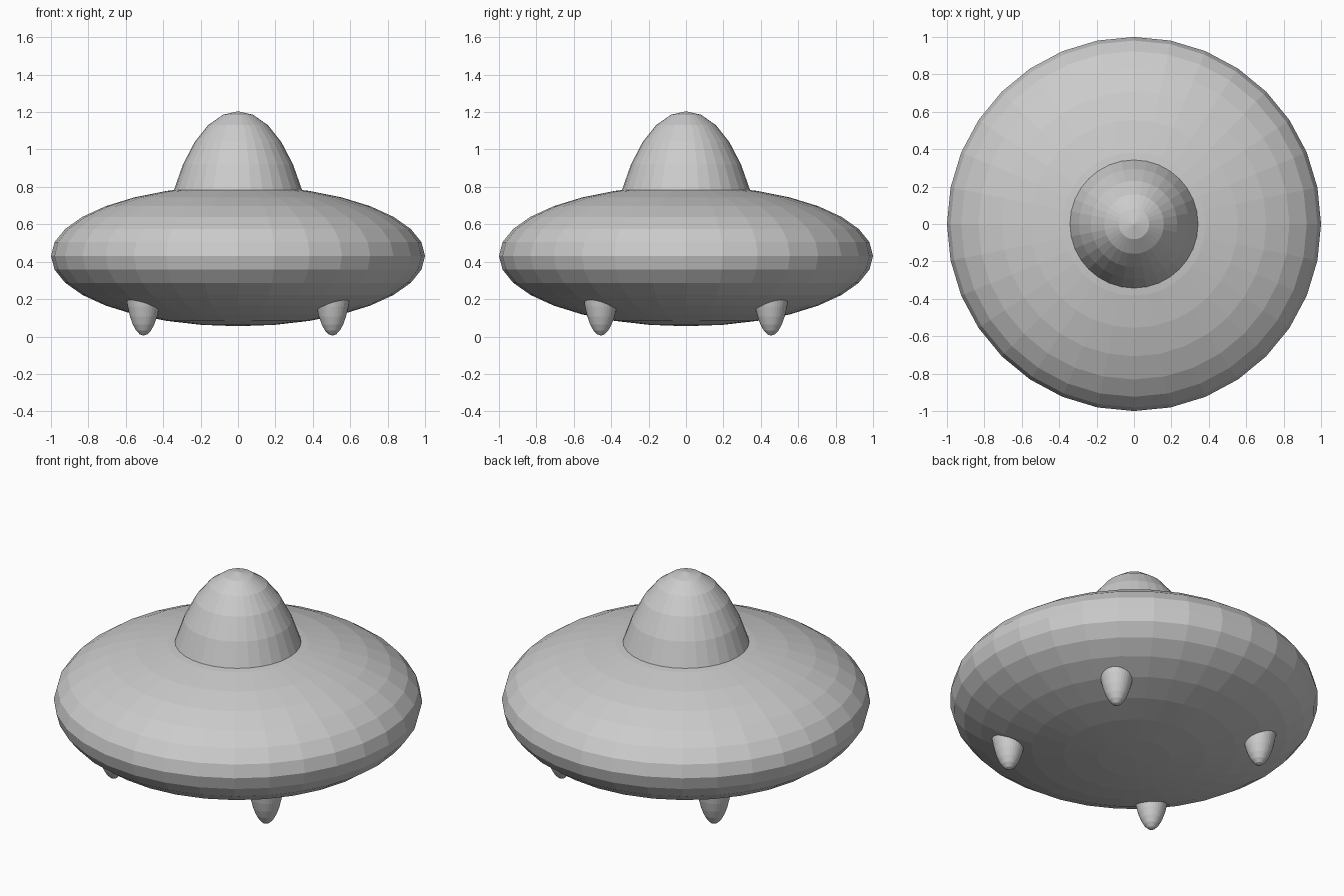
import bpy, bmesh, math
from mathutils import Matrix

if "Cube" in bpy.data.objects:
    bpy.data.objects.remove(bpy.data.objects["Cube"])

grey = bpy.data.materials.new("plain grey")
grey.diffuse_color = (0.6, 0.6, 0.6, 1)
grey.use_nodes = True
grey.node_tree.nodes["Principled BSDF"].inputs["Base Color"].default_value = grey.diffuse_color


def ellipsoid(name, center, radius, half_height, keep=0):
    """Flat-faced stretched sphere; keep=1 leaves the upper half, -1 the lower."""
    bm = bmesh.new()
    bmesh.ops.create_uvsphere(bm, u_segments=32, v_segments=16, radius=1)
    if keep:
        gone = [v for v in bm.verts if v.co.z * keep < -0.01]
        bmesh.ops.delete(bm, geom=gone, context='VERTS')
    bmesh.ops.transform(
        bm, verts=bm.verts,
        matrix=Matrix.Translation(center) @ Matrix.Diagonal((radius, radius, half_height, 1)))
    mesh = bpy.data.meshes.new(name)
    bm.to_mesh(mesh)
    bm.free()
    mesh.materials.append(grey)
    obj = bpy.data.objects.new(name, mesh)
    bpy.context.collection.objects.link(obj)
    return obj


# Flattened main body
ellipsoid("saucer_body", (0, 0, 0.431), 1.0, 0.376)

# Tall dome, its open rim hidden inside the body
ellipsoid("dome", (0, 0, 0.235), 0.416, 0.969, keep=1)

# Four bullet-shaped feet, their open tops hidden inside the body
for side, sx in (("left", -1), ("right", 1)):
    for end, sy in (("front", -1), ("back", 1)):
        ellipsoid(f"{end}_{side}_foot", (sx * 0.505, sy * 0.455, 0.355),
                  0.103, 0.35, keep=-1)
